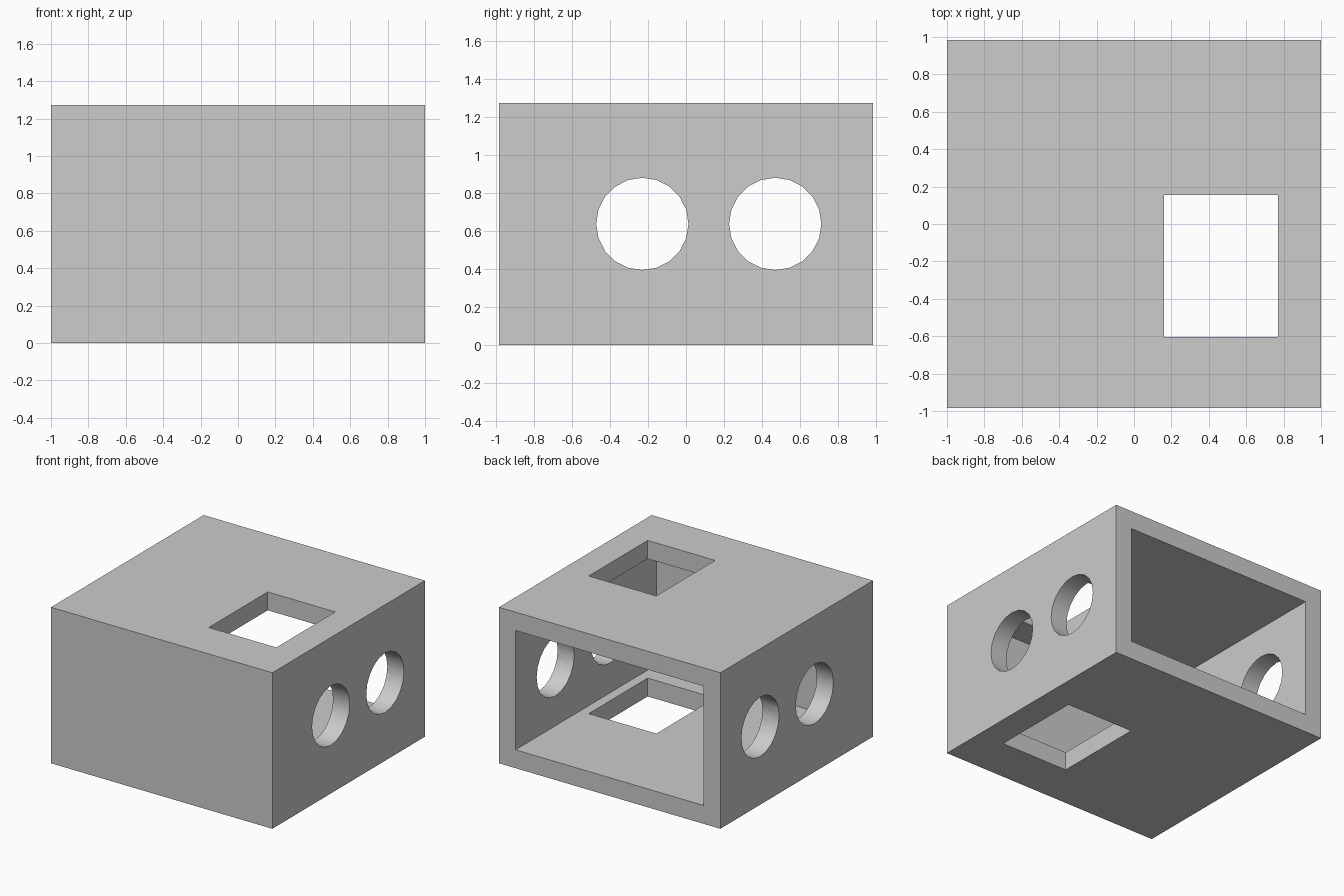
import bpy
import math
from mathutils import Vector

default_cube = bpy.data.objects.get("Cube")
if default_cube:
    bpy.data.objects.remove(default_cube, do_unlink=True)

WIDTH, DEPTH, HEIGHT = 2.0, 1.97, 1.274
WALL = 0.15
HOLE_RADIUS = 0.243
HOLE_Y = (-0.23, 0.47)

grey = bpy.data.materials.new("light_grey")
grey.use_nodes = True
colour = (0.604, 0.604, 0.604, 1)
grey.diffuse_color = colour
grey.node_tree.nodes["Principled BSDF"].inputs["Base Color"].default_value = colour


def box(name, low, high):
    """Box between two opposite corners."""
    low, high = Vector(low), Vector(high)
    bpy.ops.mesh.primitive_cube_add(size=1, location=(low + high) / 2)
    obj = bpy.context.object
    obj.name = name
    obj.scale = high - low
    bpy.ops.object.transform_apply(location=True, rotation=True, scale=True)
    obj.data.materials.append(grey)
    return obj


def cut(target, cutter):
    """Subtract a cutter from the target, then remove the cutter."""
    cutter.hide_render = True
    bpy.context.view_layer.objects.active = target
    mod = target.modifiers.new("cut", 'BOOLEAN')
    mod.operation = 'DIFFERENCE'
    mod.solver = 'EXACT'
    mod.object = cutter
    bpy.ops.object.modifier_apply(modifier=mod.name)
    bpy.data.objects.remove(cutter, do_unlink=True)


# Outer block
x, y = WIDTH / 2, DEPTH / 2
housing = box("box_housing", (-x, -y, 0), (x, y, HEIGHT))

# Hollow interior, open at the back
cut(housing, box("cavity_cutter", (-x + WALL, -y + WALL, WALL),
                 (x - WALL, y + 0.5, HEIGHT - WALL)))

# Rectangular window through roof and floor
cut(housing, box("window_cutter", (0.16, -0.605, -0.5), (0.77, 0.155, HEIGHT + 0.5)))

# Round holes through both side walls
for hole_y in HOLE_Y:
    bpy.ops.mesh.primitive_cylinder_add(
        vertices=20, radius=HOLE_RADIUS, depth=WIDTH + 1,
        location=(0, hole_y, HEIGHT / 2), rotation=(0, math.pi / 2, 0))
    cutter = bpy.context.object
    cutter.name = "hole_cutter"
    cutter.data.materials.append(grey)
    cut(housing, cutter)

# Smooth hole walls, crisp box edges
bpy.ops.object.select_all(action='DESELECT')
housing.select_set(True)
bpy.context.view_layer.objects.active = housing
bpy.ops.object.shade_smooth_by_angle(angle=math.radians(30))
